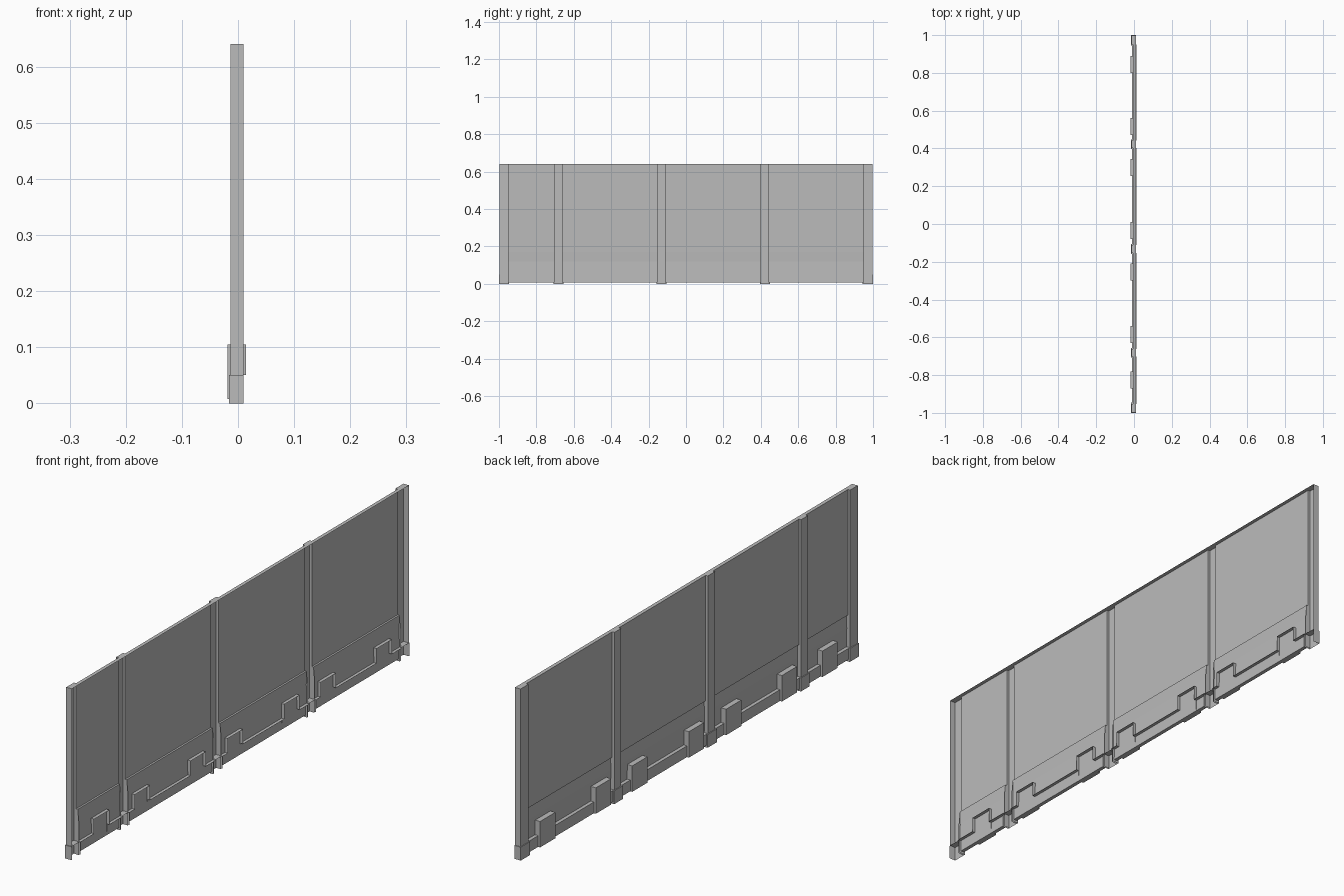
import bpy

cube = bpy.data.objects.get("Cube")
if cube:
    bpy.data.objects.remove(cube)

grey = bpy.data.materials.new("plain grey")
grey.use_nodes = True
colour = (0.5, 0.5, 0.5, 1)
grey.diffuse_color = colour
grey.node_tree.nodes["Principled BSDF"].inputs["Base Color"].default_value = colour

TOP, BACK = 0.64, 0.01          # wall height and rear edge of the returns
PANEL, LOWER = -0.004, 0.003    # upper panel and recessed skirt
FLOOR, TRIM_Z, BOX_Z = 0.008, 0.05, 0.105
POST_X, BASE_X, TRIM_X, BOX_X = -0.013, -0.016, -0.011, -0.019
RIDGE = 0.014


def make(name, faces):
    """Sheet-metal object from a list of polygons."""
    verts, polys = [], []
    for face in faces:
        polys.append(range(len(verts), len(verts) + len(face)))
        verts += face
    mesh = bpy.data.meshes.new(name)
    mesh.from_pydata(verts, [], [list(p) for p in polys])
    mesh.materials.append(grey)
    obj = bpy.data.objects.new(name, mesh)
    bpy.context.collection.objects.link(obj)
    return obj


def strip(profile, y0, y1):
    """Sweep an open x-z profile along y."""
    return [[(a[0], y0, a[1]), (b[0], y0, b[1]), (b[0], y1, b[1]), (a[0], y1, a[1])]
            for a, b in zip(profile, profile[1:])]


def channel(front, back, y0, y1, z0, z1, cap=True):
    """Three-sided cover, open at the rear, with an optional top."""
    path = [(back, y0), (front, y0), (front, y1), (back, y1)]
    faces = [[(*a, z0), (*a, z1), (*b, z1), (*b, z0)] for a, b in zip(path, path[1:])]
    if cap:
        faces.append([(*p, z1) for p in path])
    return faces


def side(y, outline, flip):
    face = [(x, y, z) for x, z in outline]
    return face[::-1] if flip else face


posts = [(-0.997, -0.952), (-0.702, -0.662), (-0.153, -0.111),
         (0.402, 0.442), (0.951, 0.997)]
box_centres = [-0.825, -0.585, -0.255, -0.035, 0.3, 0.515, 0.845]
boxes = [(c - 0.045, c + 0.045) for c in box_centres]

# Posts: hollow channels whose sides deepen behind the skirt
inner = [(POST_X, 0), (0.008, 0), (0.008, 0.12), (LOWER, 0.17),
         (PANEL, 0.17), (PANEL, TOP), (POST_X, TOP)]
outer = [(POST_X, 0), (BACK, 0), (BACK, TOP), (POST_X, TOP)]
for i, (y0, y1) in enumerate(posts):
    first, last = i == 0, i == len(posts) - 1
    faces = strip([(POST_X, 0), (POST_X, TOP), (BACK, TOP)], y0, y1)
    faces.append(side(y0, outer if first else inner, False))
    faces.append(side(y1, outer if last else inner, True))
    make(f"post_{i + 1}", faces)

    # Foot block around each post
    b0 = -1 if first else y0 - 0.006
    b1 = 1 if last else y1 + 0.006
    make(f"post_foot_{i + 1}", channel(BASE_X, BACK, b0, b1, 0, TRIM_Z))

# Panels with a top return and a recessed skirt
wall = [(LOWER, FLOOR), (0.001, 0.12), (LOWER, 0.17),
        (PANEL, 0.17), (PANEL, TOP), (BACK, TOP)]
for i, (left, right) in enumerate(zip(posts, posts[1:])):
    y0, y1 = left[1], right[0]
    make(f"panel_{i + 1}", strip(wall, y0, y1))

    # Low trim between the posts and blocks, its top running through the skirt
    edges = [y0] + [e for b in boxes if y0 < b[0] < y1 for e in b] + [y1]
    trim = []
    for a, b in zip(edges[::2], edges[1::2]):
        trim += strip([(LOWER, FLOOR), (TRIM_X, FLOOR), (TRIM_X, TRIM_Z),
                       (RIDGE, TRIM_Z)], a, b)
    make(f"base_trim_{i + 1}", trim)

# Raised blocks along the base
for i, (y0, y1) in enumerate(boxes):
    faces = channel(BOX_X, LOWER, y0, y1, FLOOR, TRIM_Z, cap=False)
    faces += channel(BOX_X, RIDGE, y0, y1, TRIM_Z, BOX_Z)
    faces += strip([(LOWER, FLOOR), (BOX_X, FLOOR)], y0, y1)
    make(f"base_block_{i + 1}", faces)
